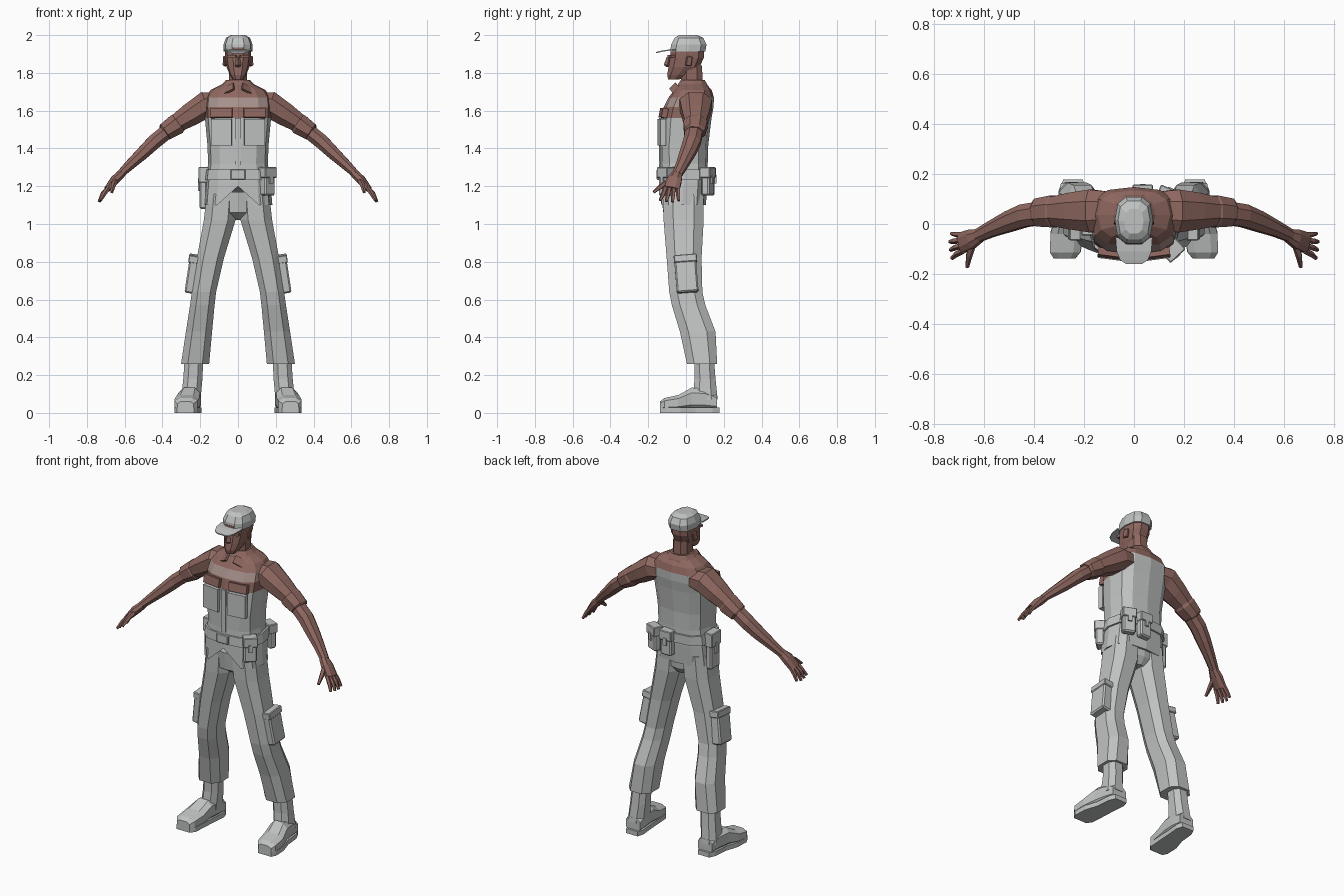
import bpy, bmesh, math
from mathutils import Vector, Matrix, Euler


def material(name, rgb):
    m = bpy.data.materials.new(name)
    m.diffuse_color = (*rgb, 1)
    return m


GREY = material("grey cloth", (0.53, 0.54, 0.54))
SKIN = material("brown", (0.27, 0.135, 0.115))
BLEND = material("faded brown", (0.38, 0.28, 0.26))


def finish(name, bm, mat, mirror):
    bmesh.ops.recalc_face_normals(bm, faces=bm.faces)
    me = bpy.data.meshes.new(name)
    bm.to_mesh(me)
    bm.free()
    me.materials.append(mat)
    ob = bpy.data.objects.new(name, me)
    bpy.context.collection.objects.link(ob)
    if mirror:
        ob.modifiers.new("mirror", 'MIRROR').use_mirror_merge = False
    return ob


def loft(name, rings, mat, mirror=False):
    """Skin a list of point rings and cap both ends."""
    bm = bmesh.new()
    vs = [[bm.verts.new(p) for p in r] for r in rings]
    n = len(vs[0])
    for a, b in zip(vs, vs[1:]):
        for i in range(n):
            j = (i + 1) % n
            bm.faces.new((a[i], a[j], b[j], b[i]))
    bm.faces.new(vs[0])
    bm.faces.new(vs[-1])
    return finish(name, bm, mat, mirror)


def ring(c, u, v, a, b, n=8, p=0.8, turn=0.0):
    pts = []
    for i in range(n):
        t = 2 * math.pi * (i + turn) / n
        s, k = math.sin(t), math.cos(t)
        pts.append(Vector(c) + u * a * math.copysign(abs(k) ** p, k)
                   + v * b * math.copysign(abs(s) ** p, s))
    return pts


X, Y, Z = Vector((1, 0, 0)), Vector((0, 1, 0)), Vector((0, 0, 1))


def upright(name, rows, mat, mirror=False, n=8, p=0.8, turn=0.0):
    """Rows of z, x0, x1, y0, y1."""
    return loft(name, [ring(((x0 + x1) / 2, (y0 + y1) / 2, z), X, Y, (x1 - x0) / 2,
                            (y1 - y0) / 2, n, p, turn) for z, x0, x1, y0, y1 in rows], mat, mirror)


def centred(name, rows, mat, **kw):
    """Rows of z, half width, y0, y1."""
    return upright(name, [(z, -w, w, a, b) for z, w, a, b in rows], mat, **kw)


def limb(name, rows, mat, n=8):
    """Rows of x, y, z, half depth, half thickness along a path."""
    pts = [Vector(r[:3]) for r in rows]
    rings = []
    for i, r in enumerate(rows):
        d = (pts[min(i + 1, len(pts) - 1)] - pts[max(i - 1, 0)]).normalized()
        v = d.cross(Y).normalized()
        rings.append(ring(pts[i], v.cross(d), v, r[3], r[4], n, 0.9, 0.5))
    return loft(name, rings, mat, True)


def box(name, c, size, mat, rot=(0, 0, 0), mirror=False, bevel=0.0):
    bm = bmesh.new()
    bmesh.ops.create_cube(bm, size=1, matrix=Matrix.LocRotScale(
        Vector(c), Euler(rot), Vector(size)))
    if bevel:
        bmesh.ops.bevel(bm, geom=bm.edges[:], offset=bevel, segments=1, affect='EDGES')
    return finish(name, bm, mat, mirror)


# Shirt body with a split hem, brown across the chest top and shoulders
shirt = centred("shirt", [
    (1.10, .182, -.142, .105), (1.22, .172, -.142, .115), (1.32, .158, -.138, .115),
    (1.42, .162, -.14, .118), (1.56, .175, -.132, .135), (1.62, .178, -.118, .146),
    (1.67, .172, -.092, .148), (1.71, .145, -.062, .135), (1.745, .075, -.035, .105)],
    GREY, n=12, p=0.72)
shirt.data.materials.append(SKIN)
shirt.data.materials.append(BLEND)
for v in shirt.data.vertices:
    if abs(v.co.x) < .01 and v.co.y < 0 and v.co.z < 1.15:
        v.co.z = 1.20
for f in shirt.data.polygons:
    z, back = f.center.z, f.center.y > .08
    if z > 1.68:
        f.material_index = 1
    elif z > 1.63:
        f.material_index = 0 if back else 2
    elif z > 1.57 and not back:
        f.material_index = 1

# Chest pockets, flaps and front placket
box("chest_pocket", (.087, -.128, 1.485), (.11, .03, .14), GREY, (0, 0, .13), True)
box("pocket_flap", (.087, -.119, 1.587), (.115, .03, .05), SKIN, (-.2, 0, .13), True)
box("placket", (0, -.136, 1.43), (.03, .016, .26), GREY, (0, 0, 0))

# Collar and neck
centred("neck", [(1.68, .06, -.03, .10), (1.76, .052, -.03, .092), (1.84, .05, -.03, .088)],
        SKIN, turn=.5)
centred("collar", [(1.705, .115, -.055, .125), (1.735, .09, -.05, .118),
                   (1.762, .064, -.03, .102)], SKIN, n=10)
box("collar_tip", (.05, -.058, 1.715), (.065, .012, .045), SKIN, (-.7, .45, .4), True)

# Head with nose, brow and ears
centred("head", [(1.765, .028, -.096, -.035), (1.79, .044, -.102, .02),
                 (1.83, .06, -.096, .075), (1.88, .068, -.088, .098), (1.935, .07, -.085, .1)],
        SKIN, n=10)
loft("nose", [ring((0, -.09, 1.885), X, Y, .009, .012, 4, 1),
              ring((0, -.098, 1.842), X, Y, .017, .02, 4, 1),
              ring((0, -.092, 1.832), X, Y, .012, .012, 4, 1)], SKIN)
box("brow", (.032, -.078, 1.888), (.05, .022, .014), SKIN, (0, 0, .35), True)
box("ear", (.07, .015, 1.862), (.014, .032, .052), SKIN, (-.15, 0, .3), True, .004)

# Cap and visor
centred("cap", [(1.912, .076, -.085, .106), (1.95, .077, -.082, .112),
                (1.985, .064, -.064, .095), (2.0, .038, -.04, .062)], GREY, n=10, p=.75)
loft("visor", [ring((0, y, z), X, Z, w, .005, 4, 1, .5) for y, z, w in
               ((-.055, 1.922, .104), (-.11, 1.918, .098), (-.145, 1.911, .078),
                (-.16, 1.907, .045))], GREY)

# Sleeves, cuffs, forearms and palms
limb("sleeve", [(.10, .055, 1.635, .08, .06), (.17, .052, 1.632, .092, .075),
                (.25, .052, 1.58, .078, .066), (.34, .05, 1.523, .058, .05)], SKIN)
limb("sleeve_cuff", [(.312, .05, 1.537, .06, .053), (.325, .05, 1.528, .068, .06),
                     (.385, .046, 1.488, .06, .05), (.392, .045, 1.483, .05, .042)], SKIN)
limb("forearm", [(.35, .047, 1.51, .05, .042), (.44, .033, 1.438, .049, .042),
                 (.50, .01, 1.38, .044, .037), (.57, -.02, 1.315, .034, .029),
                 (.625, -.047, 1.262, .028, .022)], SKIN)
limb("palm", [(.615, -.045, 1.268, .028, .023), (.65, -.06, 1.235, .041, .026),
              (.692, -.075, 1.185, .044, .018)], SKIN)

# Four fingers and a thumb
for i in range(4):
    y, lag = -.042 - .022 * i, abs(i - 1.3) * .006
    limb("finger", [(.682, y, 1.198, .012, .012),
                    (.718 - lag, y - .004 * i, 1.16, .012, .012),
                    (.738 - lag, y - .011 * i + .004, 1.115 + lag, .008, .008)], SKIN, 5)
limb("thumb", [(.645, -.075, 1.235, .017, .016), (.66, -.125, 1.205, .014, .014),
               (.668, -.172, 1.168, .008, .008)], SKIN, 5)

# Belt and buckle
centred("belt", [(1.232, .181, -.15, .125), (1.288, .174, -.148, .126)], GREY, n=12, p=.72)
box("buckle", (0, -.147, 1.262), (.078, .018, .055), GREY, bevel=.004)


def pouch(name, x, y, turn, w, z0, z1, d=.05):
    """Belt pouch with a lid and a clasp; local -y faces outward."""
    out = Matrix.Rotation(turn, 3, 'Z') @ Vector((0, -1, 0))
    c, h = Vector((x, y, (z0 + z1) / 2)), z1 - z0
    box(name, c, (w, d, h), GREY, (0, 0, turn), bevel=.008)
    box(name + "_lid", c + Z * h * .32, (w + .008, d + .014, h * .38), GREY,
        (0, 0, turn), bevel=.004)
    box(name + "_clasp", c + out * (d / 2 + .004) + Z * h * .08, (w * .3, .012, h * .3),
        GREY, (0, 0, turn))


pouch("front_pouch", .155, -.105, .75, .075, 1.15, 1.30)
pouch("back_pouch", .035, .128, math.pi, .075, 1.15, 1.30, .045)
pouch("rear_side_pouch", .135, .115, math.pi - .4, .075, 1.15, 1.30, .045)
pouch("hip_pouch", -.183, .0, -math.pi / 2, .085, 1.08, 1.30, .04)

# Trousers
centred("trouser_seat", [(1.02, .045, -.06, .06), (1.06, .14, -.12, .09),
                         (1.17, .168, -.134, .10)], GREY, n=12)
upright("trouser_leg", [
    (1.16, .0, .17, -.13, .10), (1.02, .008, .186, -.125, .10),
    (.82, .07, .222, -.108, .088), (.64, .112, .248, -.094, .092),
    (.57, .12, .258, -.08, .108), (.43, .133, .28, -.038, .162),
    (.26, .148, .306, .0, .17)], GREY, True, turn=.5, p=.75)

# Cargo pockets on the thighs
box("cargo_pocket", (.235, .002, .725), (.07, .115, .18), GREY, (.08, -.15, 0), True, .008)
box("cargo_flap", (.226, -.003, .815), (.07, .122, .04), GREY, (.08, -.15, 0), True, .004)

# Boots
upright("boot_shaft", [(.30, .18, .285, .04, .15), (.18, .185, .293, .042, .16),
                       (.07, .195, .305, .03, .172)], GREY, True, turn=.5)
loft("boot_foot", [ring((cx, y, h / 2 + .012), X, Z, w, h / 2, 8, .7, .5) for y, cx, w, h in (
    (-.138, .278, .045, .05), (-.115, .276, .064, .068), (-.04, .27, .068, .085),
    (.03, .258, .06, .125), (.10, .25, .056, .12), (.165, .245, .05, .09))], GREY, True)
loft("boot_sole", [ring((cx, y, .014), X, Z, w, .02, 4, 1, .5) for y, cx, w in (
    (-.138, .278, .062), (-.11, .274, .088), (-.03, .27, .09), (.05, .255, .075),
    (.14, .247, .075), (.178, .244, .055))], GREY, True)
